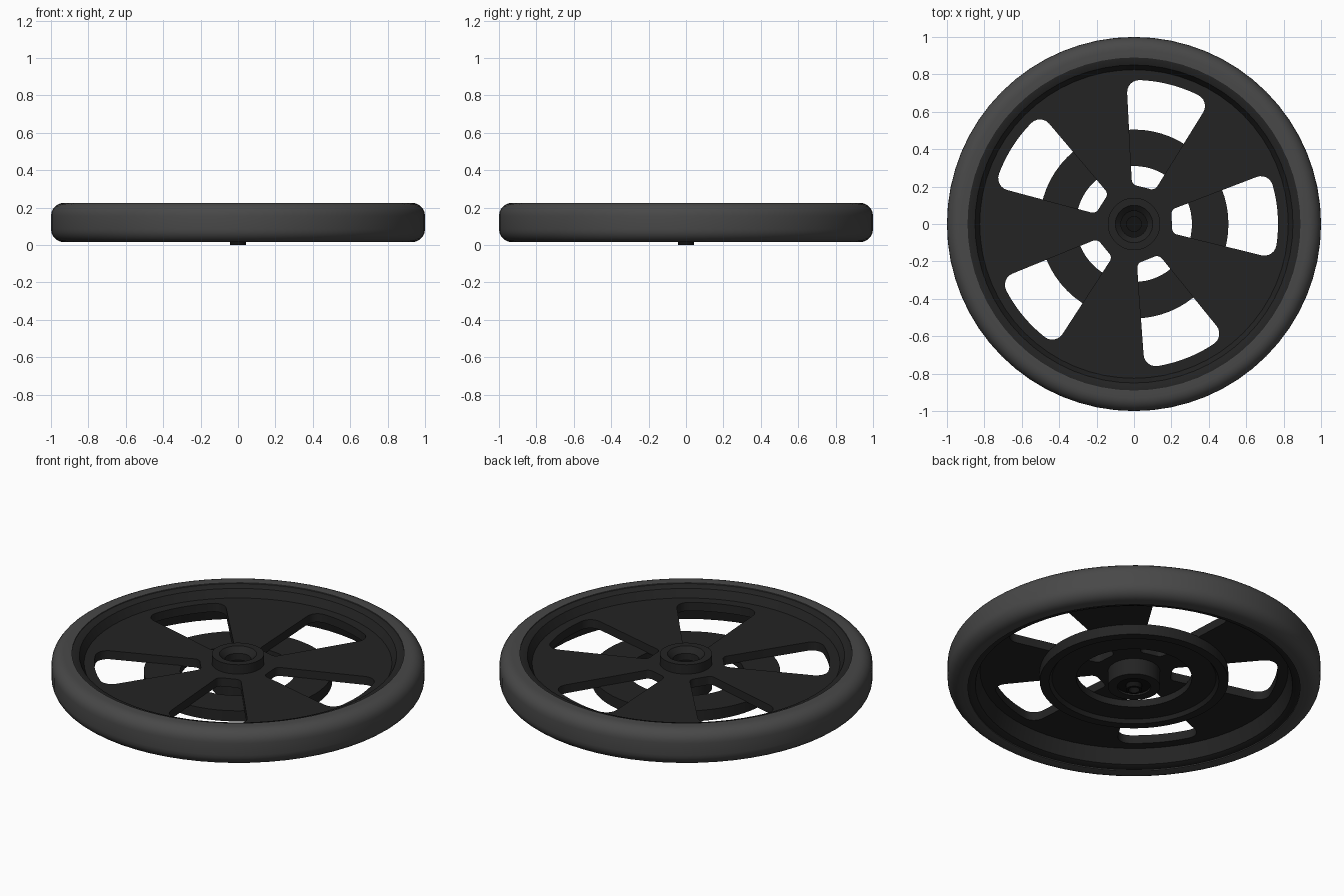
import bpy, bmesh
from math import sin, cos, asin, pi, radians

if "Cube" in bpy.data.objects:
    bpy.data.objects.remove(bpy.data.objects["Cube"])


def material(name, v):
    m = bpy.data.materials.new(name)
    m.diffuse_color = (v, v, v, 1)
    m.use_nodes = True
    m.node_tree.nodes["Principled BSDF"].inputs["Base Color"].default_value = m.diffuse_color
    return m


RUBBER = material("rubber", 0.065)
PLASTIC = material("dark_plastic", 0.017)
STEEL = material("black_steel", 0.006)


def finish(obj, mat):
    obj.data.materials.append(mat)
    bpy.ops.object.select_all(action='DESELECT')
    obj.select_set(True)
    bpy.context.view_layer.objects.active = obj
    bpy.ops.object.shade_smooth_by_angle(angle=radians(32))


def lathe(name, profile, mat, n=64, closed=True):
    """Revolve (radius, z) points about z; open profiles end on the axis."""
    bm = bmesh.new()
    rings = []
    for r, z in profile:
        if r == 0:
            rings.append([bm.verts.new((0, 0, z))] * n)
        else:
            rings.append([bm.verts.new((r * cos(2 * pi * i / n), r * sin(2 * pi * i / n), z))
                          for i in range(n)])
    count = len(rings)
    for k in range(count if closed else count - 1):
        a, b = rings[k], rings[(k + 1) % count]
        for i in range(n):
            j = (i + 1) % n
            quad = list(dict.fromkeys((a[i], a[j], b[j], b[i])))
            if len(quad) > 2:
                bm.faces.new(quad)
    bmesh.ops.recalc_face_normals(bm, faces=bm.faces)
    me = bpy.data.meshes.new(name)
    bm.to_mesh(me)
    bm.free()
    ob = bpy.data.objects.new(name, me)
    bpy.context.collection.objects.link(ob)
    finish(ob, mat)
    return ob


def arc(cx, cy, r, a0, a1, n=7):
    return [(cx + r * cos(a0 + (a1 - a0) * i / (n - 1)),
             cy + r * sin(a0 + (a1 - a0) * i / (n - 1))) for i in range(n)]


# Tyre with rounded shoulders
tyre = [(0.89, 0.015)] + arc(0.93, 0.085, 0.07, -pi / 2, 0) \
    + arc(0.93, 0.155, 0.07, 0, pi / 2) + [(0.89, 0.225)]
lathe("tyre", tyre, RUBBER)

# Rim band holding the tyre
lathe("rim", [(0.815, 0.115), (0.825, 0.115), (0.85, 0.03), (0.875, 0.02), (0.892, 0.02),
              (0.892, 0.22), (0.875, 0.22), (0.85, 0.21), (0.825, 0.165), (0.815, 0.165)], PLASTIC)


# One spoke window: a sector with rounded corners
def window(mid, half, r_in, r_out, c_in, c_out):
    ao = half - asin(c_out / (r_out - c_out))
    ai = half - asin(c_in / (r_in + c_in))
    ro, ri = r_out - c_out, r_in + c_in
    side = arc(0, 0, r_out, 0, ao, 6)[:-1]
    side += arc(ro * cos(ao), ro * sin(ao), c_out, ao, half + pi / 2)
    side += arc(ri * cos(ai), ri * sin(ai), c_in, half + pi / 2, ai + pi)
    loop = side + [(x, -y) for x, y in reversed(side[1:])]
    return [(x * cos(mid) - y * sin(mid), x * sin(mid) + y * cos(mid)) for x, y in loop]


# Spoked disc: flat outline with five windows and a hub hole, extruded
curve = bpy.data.curves.new("spoke_disc", 'CURVE')
curve.dimensions = '2D'
curve.fill_mode = 'BOTH'
curve.extrude = 0.025
loops = [arc(0, 0, 0.825, 0, 2 * pi, 65)[:-1], arc(0, 0, 0.12, 0, 2 * pi, 33)[:-1]]
loops += [window(radians(3.6 + 72 * k), radians(17.4), 0.205, 0.77, 0.035, 0.065) for k in range(5)]
for pts in loops:
    s = curve.splines.new('POLY')
    s.points.add(len(pts) - 1)
    for p, (x, y) in zip(s.points, pts):
        p.co = (x, y, 0, 1)
    s.use_cyclic_u = True
disc = bpy.data.objects.new("spoke_disc", curve)
disc.location.z = 0.14
bpy.context.collection.objects.link(disc)
disc.select_set(True)
bpy.ops.object.select_all(action='DESELECT')
disc.select_set(True)
bpy.context.view_layer.objects.active = disc
bpy.ops.object.convert(target='MESH')
finish(bpy.context.view_layer.objects.active, PLASTIC)

# Drive ring under the spokes, with a stepped lower face
lathe("drive_ring", [(0.31, 0.118), (0.31, 0.075), (0.44, 0.075), (0.455, 0.055),
                     (0.505, 0.055), (0.505, 0.118)], PLASTIC)

# Hub with a bearing recess at each end
lathe("hub", [(0.07, 0.06), (0.09, 0.06), (0.09, 0.02), (0.14, 0.02), (0.14, 0.22),
              (0.10, 0.22), (0.09, 0.21), (0.07, 0.19)], PLASTIC, 48)

# Axle sleeve, blind in the middle
lathe("axle_sleeve", [(0, 0.05), (0.03, 0.05), (0.03, 0.0), (0.043, 0.0), (0.043, 0.03), (0.09, 0.03),
                      (0.09, 0.065), (0.072, 0.065), (0.072, 0.15), (0.04, 0.15), (0.04, 0.09), (0, 0.09)],
      STEEL, 32, closed=False)
